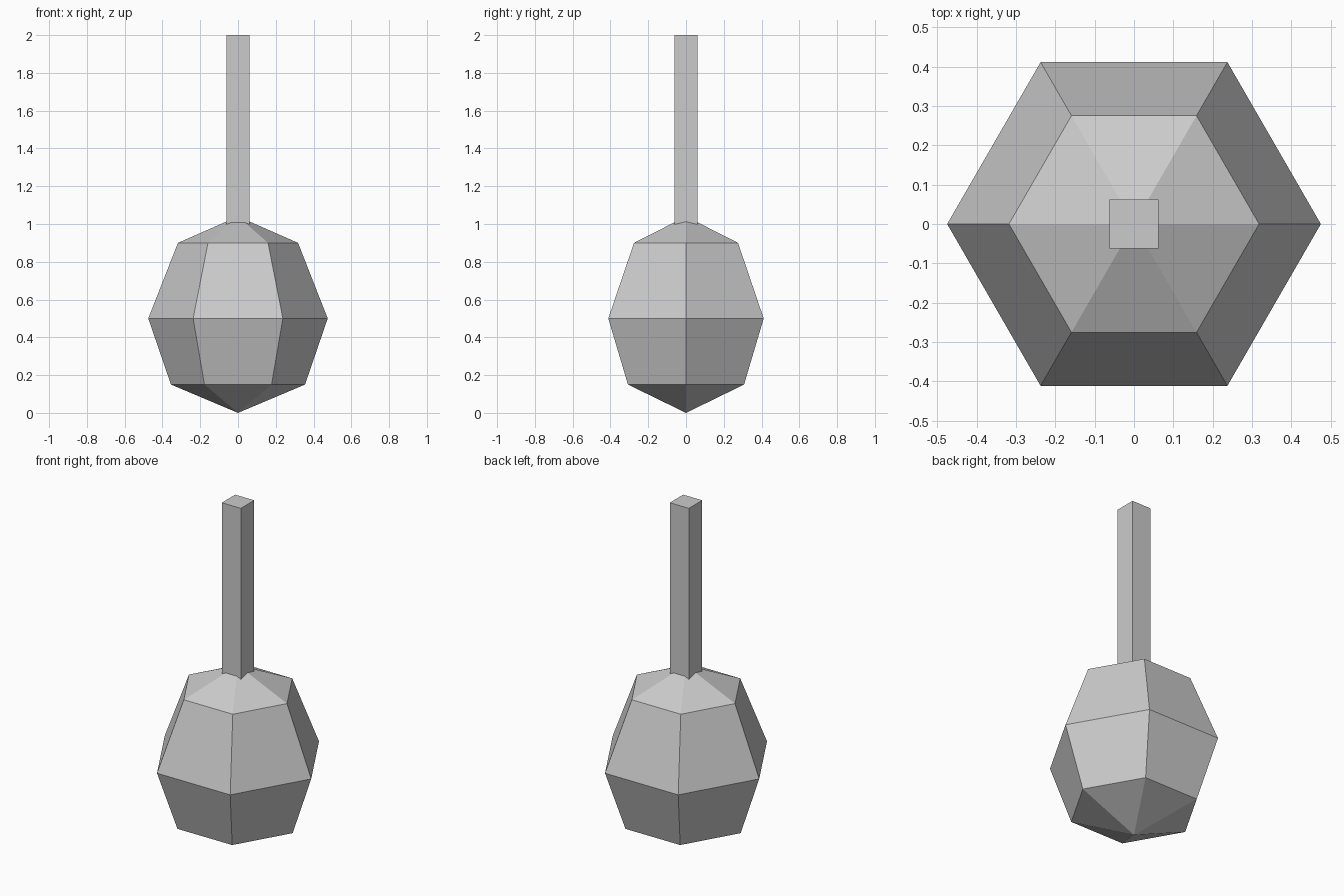
import bpy
import bmesh
import math

if "Cube" in bpy.data.objects:
    bpy.data.objects.remove(bpy.data.objects["Cube"])

grey = bpy.data.materials.new("light grey")
grey.diffuse_color = (0.6, 0.6, 0.6, 1)
grey.use_nodes = True
grey.node_tree.nodes["Principled BSDF"].inputs["Base Color"].default_value = grey.diffuse_color


def add_object(name, bm):
    bmesh.ops.recalc_face_normals(bm, faces=bm.faces)
    mesh = bpy.data.meshes.new(name)
    bm.to_mesh(mesh)
    bm.free()
    mesh.materials.append(grey)
    obj = bpy.data.objects.new(name, mesh)
    bpy.context.collection.objects.link(obj)
    return obj


# Six-sided head: rings of (radius, height) closed by a point at each end
SIDES = 6
bm = bmesh.new()
rings = []
for radius, z in [(0.355, 0.15), (0.475, 0.5), (0.318, 0.9)]:
    rings.append([bm.verts.new((radius * math.cos(math.tau * i / SIDES),
                                radius * math.sin(math.tau * i / SIDES), z))
                  for i in range(SIDES)])
bottom = bm.verts.new((0, 0, 0))
top = bm.verts.new((0, 0, 1.04))
for i in range(SIDES):
    j = (i + 1) % SIDES
    bm.faces.new((bottom, rings[0][j], rings[0][i]))
    bm.faces.new((top, rings[-1][i], rings[-1][j]))
    for low, high in zip(rings, rings[1:]):
        bm.faces.new((low[i], low[j], high[j], high[i]))
add_object("head", bm)

# Square handle rising from the top of the head
bm = bmesh.new()
bmesh.ops.create_cube(bm, size=1)
bmesh.ops.scale(bm, vec=(0.124, 0.124, 1.005), verts=bm.verts)
bmesh.ops.translate(bm, vec=(0, 0, 2 - 1.005 / 2), verts=bm.verts)
add_object("handle", bm)
